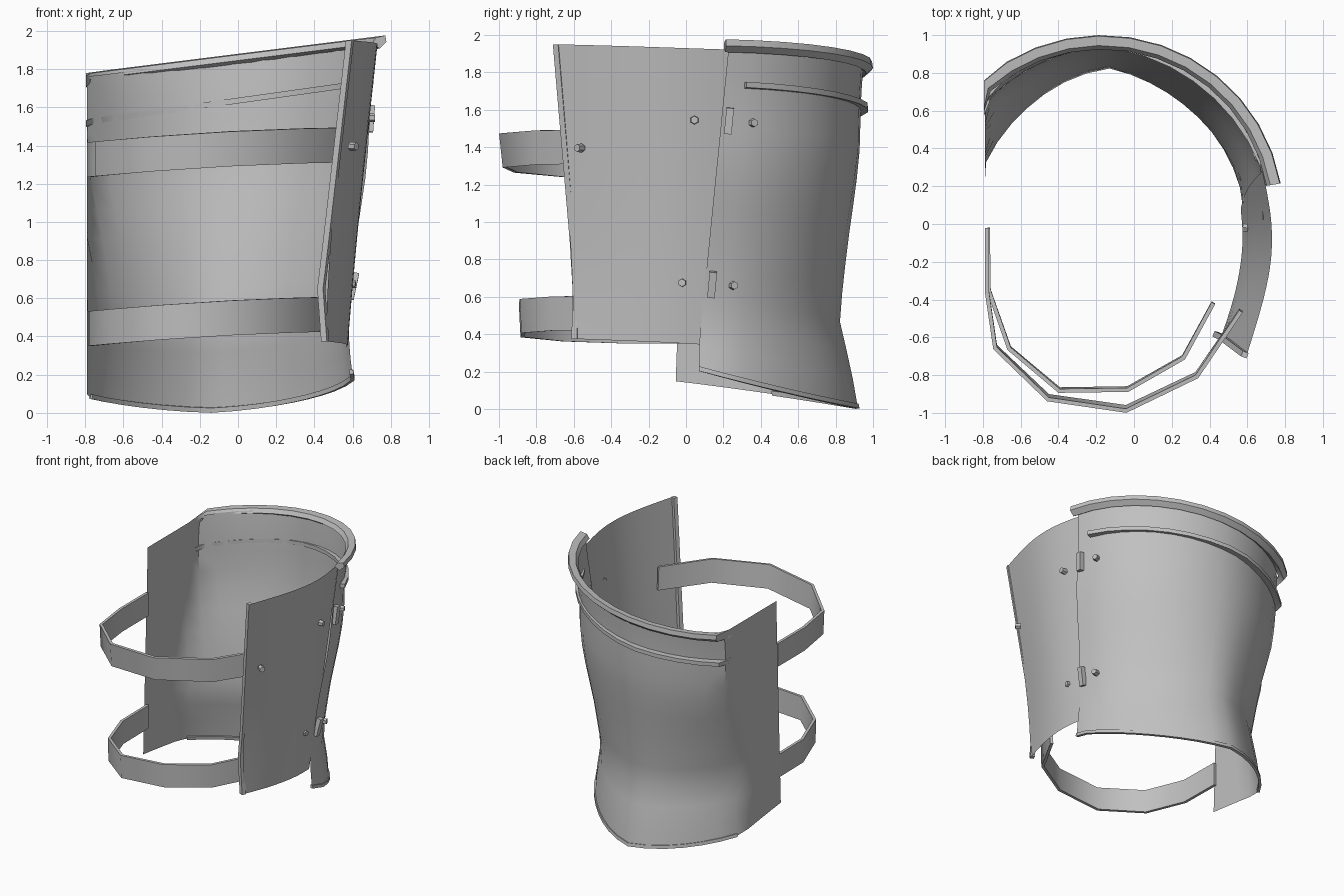
import bpy
import bmesh
from math import sin, cos, asin, pi, radians
from mathutils import Vector, Matrix

if "Cube" in bpy.data.objects:
    bpy.data.objects.remove(bpy.data.objects["Cube"])

steel = bpy.data.materials.new("grey_steel")
steel.use_nodes = True
GREY = (0.53, 0.53, 0.53, 1)
steel.diffuse_color = GREY
steel.node_tree.nodes["Principled BSDF"].inputs["Base Color"].default_value = GREY

CUT_X = -0.79          # flat left side of the guard
# height, centre x, centre y, radius of the shell, flattening left and right of the back ridge
PROFILE = [(0.0, -0.14, 0.16, 0.76, 0.06, 0.09), (0.2, -0.13, 0.14, 0.745, 0.05, 0.08),
           (0.48, -0.13, 0.11, 0.71, 0.045, 0.065), (0.85, -0.14, 0.11, 0.75, 0.03, 0.04),
           (1.2, -0.16, 0.08, 0.83, 0.02, 0.015), (1.4, -0.17, 0.07, 0.86, 0.025, 0),
           (1.65, -0.17, 0.06, 0.875, 0.025, 0.005), (2.0, -0.17, 0.05, 0.91, 0, 0)]


def finish(name, bm, thick=0, rounded=False):
    mesh = bpy.data.meshes.new(name)
    bm.to_mesh(mesh)
    bm.free()
    mesh.materials.append(steel)
    ob = bpy.data.objects.new(name, mesh)
    bpy.context.collection.objects.link(ob)
    bpy.ops.object.select_all(action="DESELECT")
    ob.select_set(True)
    bpy.context.view_layer.objects.active = ob
    if rounded:
        sub = ob.modifiers.new("rounding", "SUBSURF")
        sub.levels = 2
        sub.boundary_smooth = "PRESERVE_CORNERS"
        bpy.ops.object.modifier_apply(modifier="rounding")
    if thick:
        solid = ob.modifiers.new("thickness", "SOLIDIFY")
        solid.thickness = thick
        solid.offset = -1
        bpy.ops.object.modifier_apply(modifier="thickness")
    bpy.ops.object.shade_smooth_by_angle(angle=radians(42))


def loft(name, sections, closed=False, thick=0, rounded=False):
    """Skin a row of sections; closed sections get end caps."""
    bm = bmesh.new()
    rows = [[bm.verts.new(p) for p in s] for s in sections]
    n = len(rows[0])
    for a, b in zip(rows, rows[1:]):
        for j in range(n if closed else n - 1):
            k = (j + 1) % n
            bm.faces.new((a[j], b[j], b[k], a[k]))
    if closed:
        bm.faces.new(rows[0])
        bm.faces.new(rows[-1][::-1])
        bmesh.ops.recalc_face_normals(bm, faces=bm.faces[:])
    finish(name, bm, thick, rounded)


def lerp(a, b, t):
    return a + (b - a) * t


def profile(z):
    z = min(max(z, 0), 1.99)
    for a, b in zip(PROFILE, PROFILE[1:]):
        if z <= b[0]:
            t = (z - a[0]) / (b[0] - a[0])
            return [lerp(p, q, t) for p, q in zip(a[1:], b[1:])]


def shell_point(f, z, grow=0):
    """Point on the shell, f running from the hinge seam to the left wing edge."""
    cx, cy, r, flat_left, flat_right = profile(z)
    seam = 0.07 + 0.1 * max(0, z - 0.35)
    wing = -0.06 + 0.035 * z
    start, end = asin((seam - cy) / r), pi + asin((cy - wing) / r)
    # the middle column always runs down the back ridge
    a = lerp(start, pi / 2, 2 * f) if f < 0.5 else lerp(pi / 2, end, 2 * f - 1)
    if a < pi:
        r -= (flat_right if f < 0.5 else flat_left) * abs(sin(2 * a))
    r += grow
    return Vector((max(cx + r * cos(a), CUT_X), cy + r * sin(a), z))


def bottom_z(f):
    y = shell_point(f, 0.1).y
    return lerp(0.225 - 0.235 * y, 0.14 - 0.15 * y, f)


# Back shell, a thin sheet with a slanted top and a dipping bottom
COLS, ROWS = 20, 12
sections = []
for i in range(COLS + 1):
    f = i / COLS
    low, high = bottom_z(f), 1.86 + 0.125 * shell_point(f, 1.86).x
    sections.append([shell_point(f, lerp(low, high, j / ROWS)) for j in range(ROWS + 1)])
loft("back_shell", sections)

# Lip along the bottom of the shell
lip = []
for i in range(COLS - 3):
    f = i / COLS
    z = bottom_z(f)
    lip.append([shell_point(f, z + h, 0.008) for h in (-0.005, 0.02)])
loft("bottom_lip", lip, thick=0.02)


# Raised bands round the top, swept from a (radius, height) section
def band(name, section, start, end, base, slope, flat, count=14):
    rings = []
    for i in range(count + 1):
        a = radians(lerp(start, end, i / count))
        ring = []
        for r, h in section:
            r -= flat * abs(sin(2 * a))
            x, y = -0.17 + 1.012 * r * cos(a), 0.05 + r * sin(a)
            ring.append((max(x, CUT_X - 0.005), y, base + slope * x + h))
        rings.append(ring)
    loft(name, rings, closed=True)


band("top_rim", [(0.875, 0.03), (0.915, 0), (0.95, 0.03), (0.945, 0.065), (0.895, 0.06)],
     10, 152, 1.815, 0.125, 0)
band("lower_ridge", [(0.885, 0), (0.93, 0), (0.93, 0.03), (0.885, 0.03)],
     17.5, 152, 1.62, 0.14, 0.035)

# Hinged side plate, as three rows from top to bottom, front to back
TOP = [(0.595, -0.7), (0.69, -0.4), (0.735, -0.17), (0.73, 0.05), (0.68, 0.28)]
MID = [(0.475, -0.61), (0.56, -0.4), (0.615, -0.2), (0.625, 0), (0.59, 0.19)]
LOW = [(0.46, -0.6), (0.53, -0.4), (0.57, -0.2), (0.578, -0.05), (0.565, 0.08)]
plate = []
for i, (t, m, l) in enumerate(zip(TOP, MID, LOW)):
    g = i / 4
    plate.append([(*l, lerp(0.375, 0.345, g)), (*m, 0.9), (*t, lerp(1.95, 1.92, g))])
loft("side_plate", plate, rounded=True)

# Trim strip down the front edge of the plate
trim = []
for x, y, z in ((0.585, -0.7, 1.95), (0.465, -0.61, 0.9), (0.435, -0.595, 0.65), (0.455, -0.6, 0.375)):
    trim.append([(x + dx, y + dy, z) for dx, dy in
                 ((-0.02, 0), (0.01, -0.012), (0.022, 0.016), (-0.008, 0.028))])
loft("plate_front_trim", trim, closed=True)


# Two straps across the open front, rising gently to the right
def strap(name, path, base, lean):
    loft(name, [[(x, y * s, base + 0.05 * x - 0.03 * x * x + h)
                 for h, s in ((0, 1), (0.182, lean))] for x, y in path], thick=0.022)


strap("upper_strap", [(-0.79, -0.02), (-0.79, -0.35), (-0.745, -0.65), (-0.46, -0.92),
                      (-0.04, -0.98), (0.34, -0.8), (0.575, -0.46)], 1.293, 1.02)
strap("lower_strap", [(-0.785, -0.02), (-0.78, -0.35), (-0.67, -0.66), (-0.4, -0.885),
                      (-0.03, -0.88), (0.27, -0.71), (0.43, -0.42)], 0.408, 1.01)

# Hinge blocks over the seam
for label, spot, tilt in (("upper", (0.695, 0.23, 1.54), 4), ("lower", (0.603, 0.14, 0.665), 12)):
    bm = bmesh.new()
    bmesh.ops.create_cube(bm, size=1)
    turn = Matrix.Rotation(radians(-5.5), 4, "X") @ Matrix.Rotation(radians(tilt), 4, "Y")
    bm.transform(Matrix.Translation(spot) @ turn @ Matrix.Diagonal((0.035, 0.04, 0.14, 1)))
    finish(label + "_hinge", bm)

# Six-sided rivets beside the hinges and on the plate front
RIVETS = [(0.698, 0.045, 1.545), (0.655, 0.36, 1.53), (0.595, -0.02, 0.675),
          (0.575, 0.255, 0.66), (0.605, -0.57, 1.395)]
for n, spot in enumerate(RIVETS):
    bm = bmesh.new()
    bmesh.ops.create_cone(bm, cap_ends=True, segments=6, radius1=0.024, radius2=0.021, depth=0.04)
    out = Vector((spot[0] + 0.15, spot[1] - 0.05, 0))
    bm.transform(Matrix.Translation(spot) @ out.to_track_quat("Z", "Y").to_matrix().to_4x4())
    finish("rivet_%d" % (n + 1), bm)
